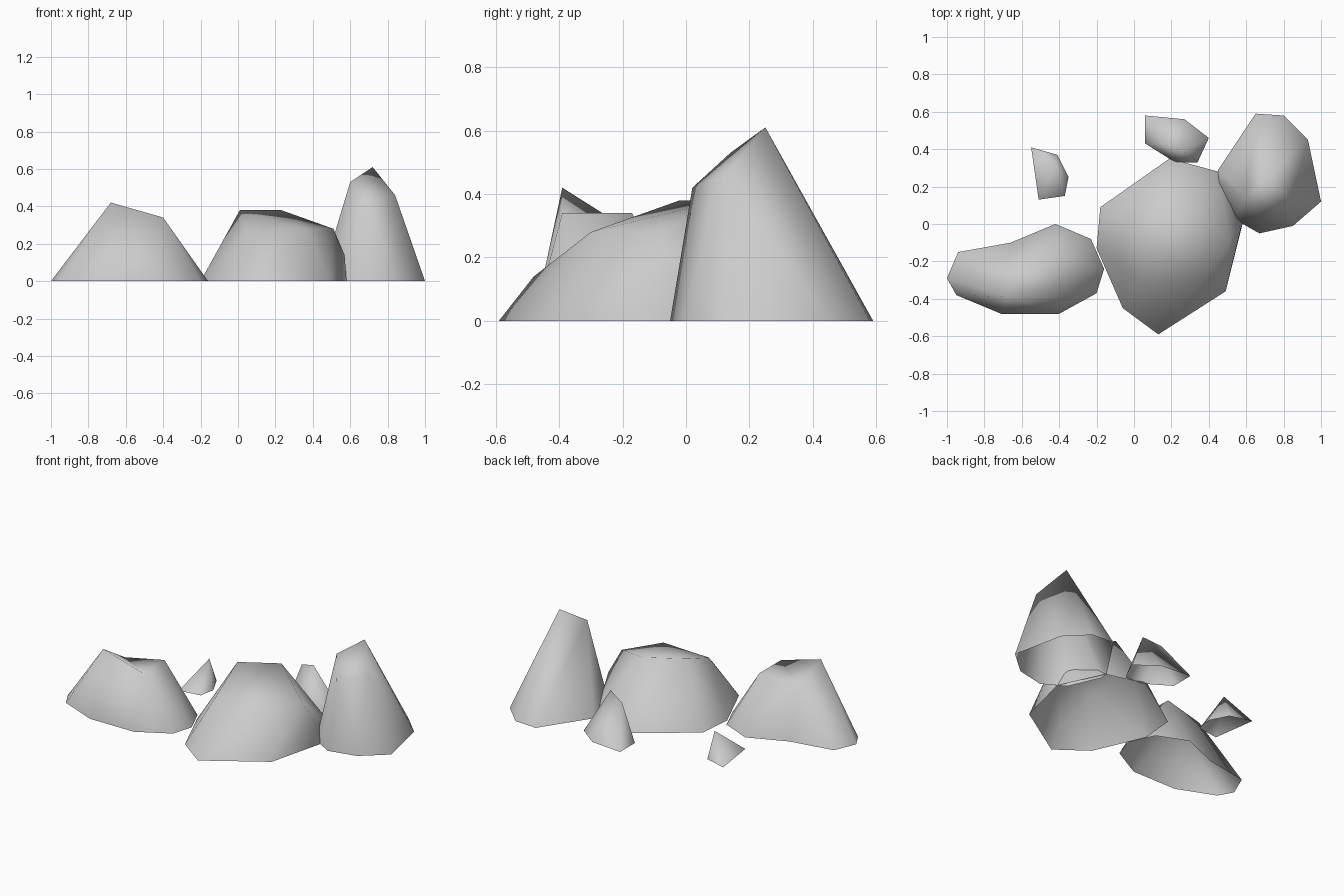
import bpy
import bmesh
from mathutils import Vector

cube = bpy.data.objects.get("Cube")
if cube:
    bpy.data.objects.remove(cube, do_unlink=True)

stone = bpy.data.materials.new("stone_grey")
stone.use_nodes = True
GREY = (0.6, 0.6, 0.6, 1)
stone.diffuse_color = GREY
stone.node_tree.nodes["Principled BSDF"].inputs["Base Color"].default_value = GREY


def rock(name, outline, peaks, saddle=False, dent=None):
    """Hull a ground outline and raised points into a faceted shell, open below."""
    bm = bmesh.new()
    base = [bm.verts.new((x, y, 0)) for x, y in outline]
    for p in peaks:
        bm.verts.new(p)
    bmesh.ops.convex_hull(bm, input=bm.verts[:])
    floor = [f for f in bm.faces if all(v.co.z < 0.001 for v in f.verts)]
    bmesh.ops.delete(bm, geom=floor, context='FACES')

    # Turn the ridge between the first and third peaks into a valley
    if saddle:
        ends = [Vector(peaks[0]), Vector(peaks[2])]
        ridge = [e for e in bm.edges
                 if all(any((v.co - p).length < 0.001 for v in e.verts) for p in ends)]
        if ridge:
            bmesh.ops.rotate_edges(bm, edges=ridge)

    # Push one outline corner inwards
    if dent:
        index, shift = dent
        if base[index].is_valid:
            base[index].co += Vector(shift)

    bmesh.ops.recalc_face_normals(bm, faces=bm.faces[:])
    if sum(f.normal.z * f.calc_area() for f in bm.faces) < 0:
        bmesh.ops.reverse_faces(bm, faces=bm.faces[:])
    for f in bm.faces:
        f.smooth = True
    mesh = bpy.data.meshes.new(name)
    bm.to_mesh(mesh)
    bm.free()
    mesh.materials.append(stone)
    obj = bpy.data.objects.new(name, mesh)
    bpy.context.collection.objects.link(obj)
    return obj


# Long rock with a saddle on top
rock("long_rock",
     [(-1, -.29), (-.94, -.15), (-.66, -.06), (-.42, 0), (-.23, -.08),
      (-.16, -.24), (-.2, -.37), (-.4, -.48), (-.71, -.48), (-.95, -.38)],
     [(-.68, -.39, .42), (-.4, -.39, .34), (-.4, -.17, .34), (-.66, -.2, .3)],
     saddle=True, dent=(2, (0, -.04, 0)))

# Broad central boulder
rock("central_boulder",
     [(-.18, .09), (.19, .35), (.45, .28), (.58, 0), (.49, -.36),
      (.13, -.59), (-.06, -.45), (-.2, -.13)],
     [(.01, -.02, .38), (.23, .11, .38), (.51, -.08, .28), (.37, -.3, .28),
      (.05, -.3, .27), (.57, -.03, .14), (.14, -.48, .14)])

# Tall pointed rock
rock("tall_rock",
     [(.44, .23), (.45, .29), (.65, .59), (.8, .58), (.93, .45),
      (1, .12), (.85, -.01), (.67, -.05), (.53, .03)],
     [(.72, .25, .61), (.6, .14, .53), (.68, .02, .42), (.84, .12, .46)])

# Small rocks behind
rock("small_rock",
     [(-.55, .41), (-.41, .37), (-.35, .25), (-.37, .15), (-.51, .13)],
     [(-.42, .31, .16)])
rock("small_notched_rock",
     [(.06, .58), (.27, .56), (.4, .46), (.34, .33), (.22, .33), (.06, .43)],
     [(.26, .39, .27), (.15, .43, .23)])
